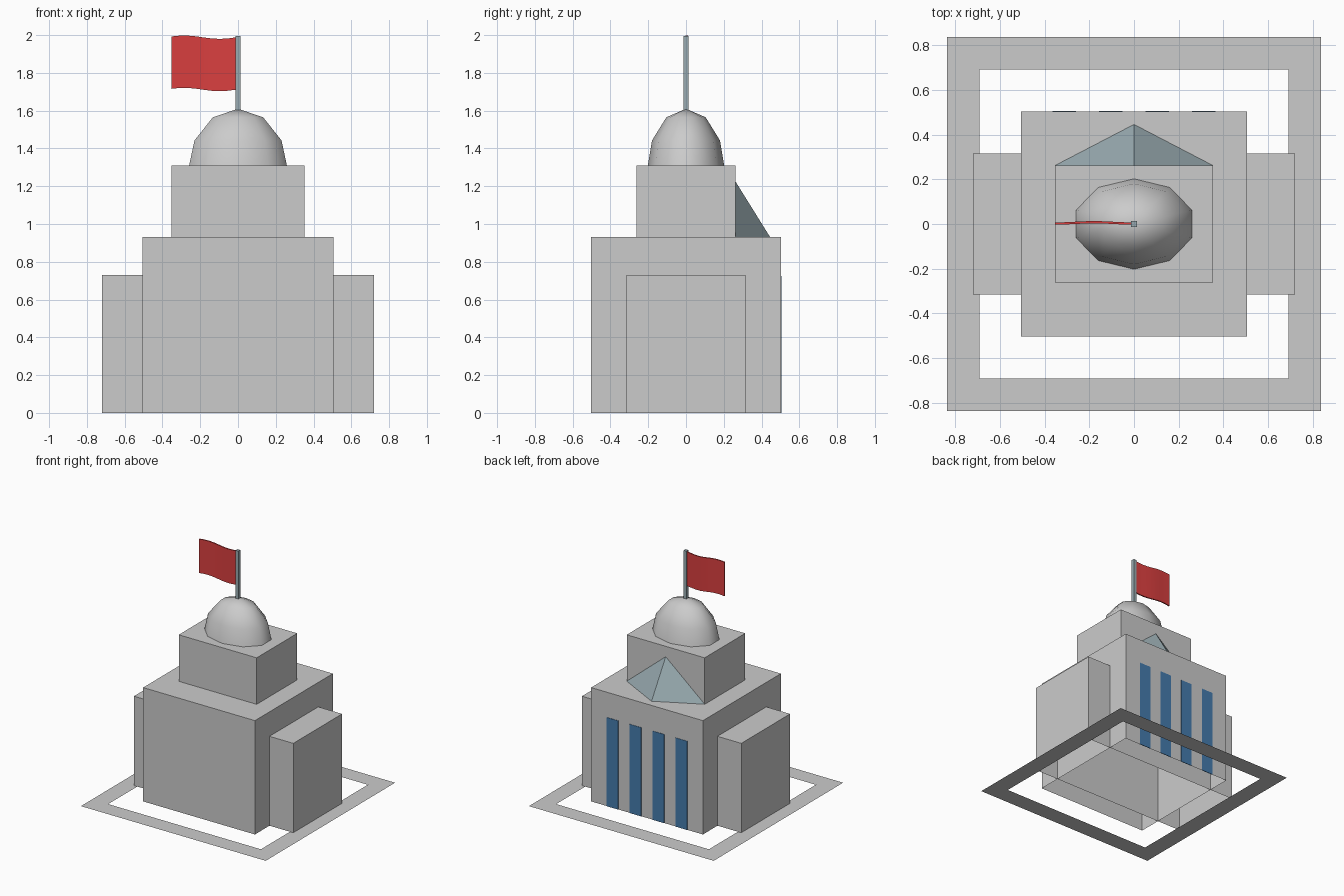
import bpy, bmesh, math
from mathutils import Matrix

if "Cube" in bpy.data.objects:
    bpy.data.objects.remove(bpy.data.objects["Cube"])


def material(name, rgb):
    m = bpy.data.materials.new(name)
    m.diffuse_color = (*rgb, 1)
    m.use_nodes = True
    m.node_tree.nodes["Principled BSDF"].inputs["Base Color"].default_value = m.diffuse_color
    return m


RED = material("red_cloth", (0.7, 0.05, 0.05))
BLUE = material("blue_glass", (0.06, 0.2, 0.42))
STEEL = material("steel_blue", (0.32, 0.41, 0.44))


def add_object(name, bm, mat=None, recalc=True):
    if recalc:
        bmesh.ops.recalc_face_normals(bm, faces=bm.faces)
    me = bpy.data.meshes.new(name)
    bm.to_mesh(me)
    bm.free()
    ob = bpy.data.objects.new(name, me)
    bpy.context.collection.objects.link(ob)
    if mat:
        me.materials.append(mat)
    return ob


def block(name, x, y, z0, z1, mat=None, open_bottom=False, cx=0, cy=0):
    """Box with half sizes x, y between heights z0 and z1."""
    bm = bmesh.new()
    bmesh.ops.create_cube(bm, size=2, matrix=Matrix.Translation((cx, cy, (z0 + z1) / 2))
                          @ Matrix.Diagonal((x, y, (z1 - z0) / 2, 1)))
    bm.normal_update()
    if open_bottom:
        down = [f for f in bm.faces if f.normal.z < -0.5]
        bmesh.ops.delete(bm, geom=down, context='FACES_ONLY')
    return add_object(name, bm, mat, recalc=False)


# Flat kerb around the building
bm = bmesh.new()
loops = [[bm.verts.new((sx * s, sy * s, 0)) for sx, sy in ((-1, -1), (1, -1), (1, 1), (-1, 1))]
         for s in (0.835, 0.69)]
for i in range(4):
    j = (i + 1) % 4
    bm.faces.new((loops[0][i], loops[0][j], loops[1][j], loops[1][i]))
add_object("kerb", bm, recalc=False)

# Stacked hollow blocks; the wings are one block passing through the hall
block("main_hall", 0.505, 0.503, 0, 0.93, open_bottom=True)
block("side_wings", 0.72, 0.315, 0, 0.73, open_bottom=True)
block("upper_storey", 0.352, 0.262, 0.93, 1.31, open_bottom=True)

# Four tall windows on the back
for i in range(4):
    block(f"window_{i + 1}", 0.052, 0.002, 0, 0.725, BLUE, cx=(i - 1.5) * 0.208, cy=0.504)

# Skylight leaning against the upper storey
bm = bmesh.new()
left, right, tip, peak = [bm.verts.new(p) for p in (
    (-0.352, 0.262, 0.931), (0.352, 0.262, 0.931), (0, 0.445, 0.931), (0, 0.262, 1.225))]
for f in ((left, tip, peak), (tip, right, peak), (left, right, tip), (left, peak, right)):
    bm.faces.new(f)
add_object("skylight", bm, STEEL)

# Dome: upper half of a ten sided ellipsoid, sunk slightly into the roof
bm = bmesh.new()
bmesh.ops.create_uvsphere(bm, u_segments=10, v_segments=6, radius=1)
bmesh.ops.delete(bm, geom=[v for v in bm.verts if v.co.z < -0.01], context='VERTS')
bm.transform(Matrix.Translation((0, 0, 1.274)) @ Matrix.Diagonal((0.28, 0.208, 0.336, 1)))
for f in bm.faces:
    f.smooth = True
add_object("dome", bm)

# Flagpole
block("flagpole", 0.0125, 0.0125, 1.58, 1.995, STEEL)

# Waving flag: a thin strip swept along x
bm = bmesh.new()
rows = []
N = 8
for i in range(N + 1):
    t = i / N
    x = -0.005 - 0.347 * t
    lift = -0.009 * math.sin(2 * math.pi * t * 0.93)
    y = 0.002 - 0.006 * math.sin(2 * math.pi * t)
    y = 0.002 + 0.006 * math.sin(math.pi * t) ** 2
    rows.append([bm.verts.new((x, y + dy, z + lift)) for dy, z in
                 ((-0.005, 1.712), (0.005, 1.712), (0.005, 1.989), (-0.005, 1.989))])
for a, b in zip(rows, rows[1:]):
    for k in range(4):
        f = bm.faces.new((a[k], a[(k + 1) % 4], b[(k + 1) % 4], b[k]))
        f.smooth = k % 2 == 1
bm.faces.new(rows[0])
bm.faces.new(rows[-1])
for e in bm.edges:
    e.smooth = abs(e.verts[0].co.x - e.verts[1].co.x) < 0.001
add_object("flag", bm, RED)
